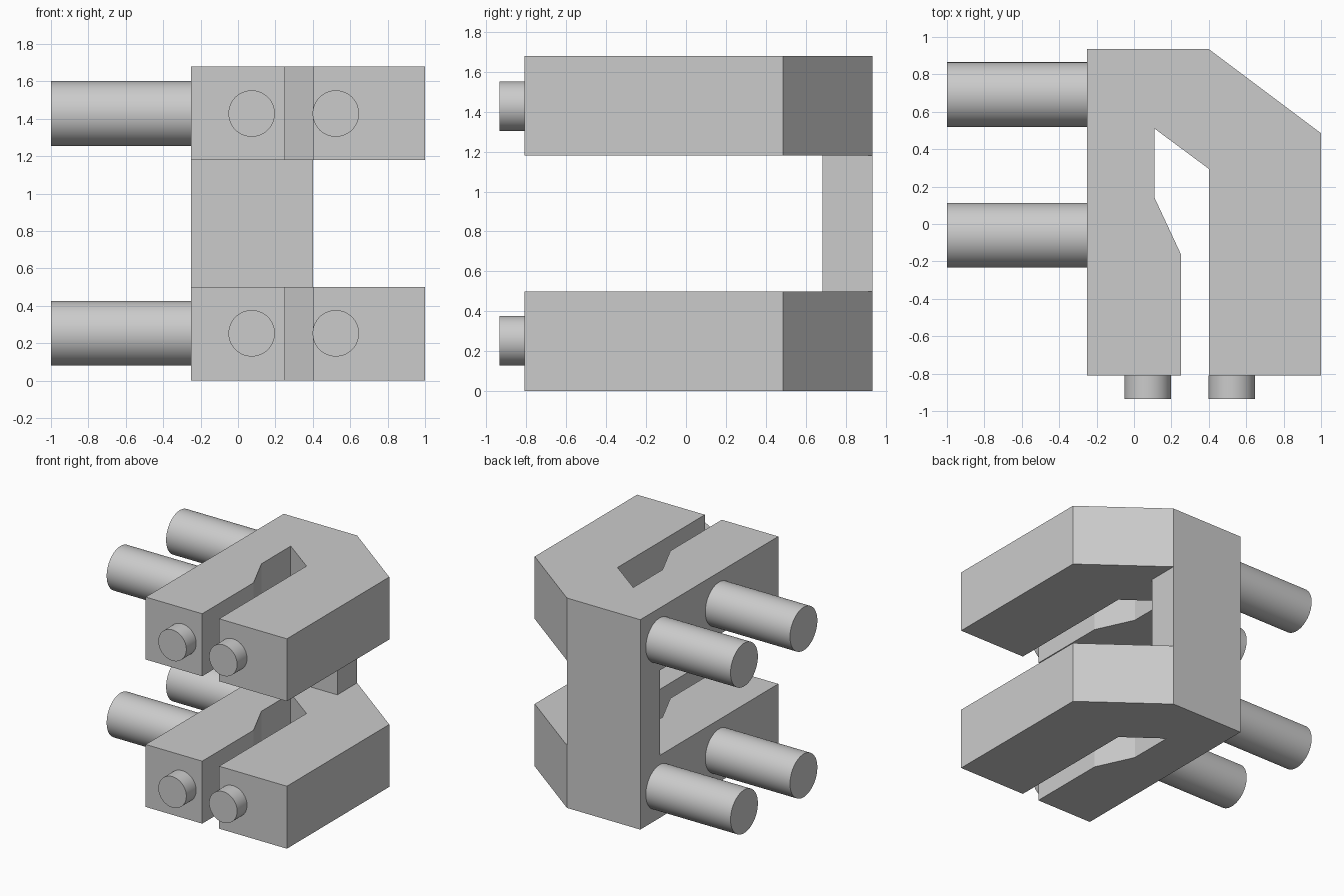
import bpy
import bmesh
import math

if "Cube" in bpy.data.objects:
    bpy.data.objects.remove(bpy.data.objects["Cube"], do_unlink=True)

grey = bpy.data.materials.new("light grey")
grey.use_nodes = True
grey.diffuse_color = (0.6, 0.6, 0.6, 1)
grey.node_tree.nodes["Principled BSDF"].inputs["Base Color"].default_value = (0.6, 0.6, 0.6, 1)

HEIGHT = 1.68
ARM = 0.5  # thickness of each forked plate


def prism(name, outline, z0, z1):
    """Extrude a plan outline between two heights."""
    bm = bmesh.new()
    face = bm.faces.new([bm.verts.new((x, y, z0)) for x, y in outline])
    top = bmesh.ops.extrude_face_region(bm, geom=[face])["geom"]
    for v in top:
        if isinstance(v, bmesh.types.BMVert):
            v.co.z = z1
    bmesh.ops.recalc_face_normals(bm, faces=bm.faces)
    mesh = bpy.data.meshes.new(name)
    bm.to_mesh(mesh)
    bm.free()
    obj = bpy.data.objects.new(name, mesh)
    bpy.context.collection.objects.link(obj)
    mesh.materials.append(grey)
    return obj


def rod(name, center, radius, length, rotation):
    """Smooth-sided cylinder laid on its side."""
    bpy.ops.mesh.primitive_cylinder_add(vertices=64, radius=radius, depth=length,
                                        location=center, rotation=rotation)
    obj = bpy.context.object
    obj.name = name
    obj.data.materials.append(grey)
    bpy.ops.object.shade_smooth_by_angle(angle=math.radians(35))


# Body: forked outline at full height, with the middle cut away to leave a rear column
fork = [(-0.25, -0.81), (0.25, -0.81), (0.25, -0.16), (0.11, 0.14), (0.11, 0.51),
        (0.4, 0.295), (0.4, -0.81), (1, -0.81), (1, 0.485), (0.4, 0.935), (-0.25, 0.935)]
body = prism("forked_body", fork, 0, HEIGHT)
gap = [(-2, -2), (2, -2), (2, 2), (0.4, 2), (0.4, 0.685), (-2, 0.685)]
cutter = prism("gap_cutter", gap, ARM, HEIGHT - ARM)
cutter.hide_render = True
cut = body.modifiers.new("gap", "BOOLEAN")
cut.operation = "DIFFERENCE"
cut.solver = "EXACT"
cut.object = cutter
bpy.context.view_layer.objects.active = body
bpy.ops.object.modifier_apply(modifier=cut.name)
bpy.data.objects.remove(cutter, do_unlink=True)

# Long side rods and short front pegs on both plates
for level, z in (("lower", 0.253), ("upper", 1.428)):
    for place, y in (("front", -0.06), ("rear", 0.692)):
        rod(f"{level}_{place}_side_rod", (-0.625, y, z), 0.173, 0.75, (0, math.pi / 2, 0))
    for side, x in (("right", 0.073), ("left", 0.523)):
        rod(f"{level}_{side}_front_peg", (x, -0.8725, z), 0.124, 0.125, (math.pi / 2, 0, 0))
